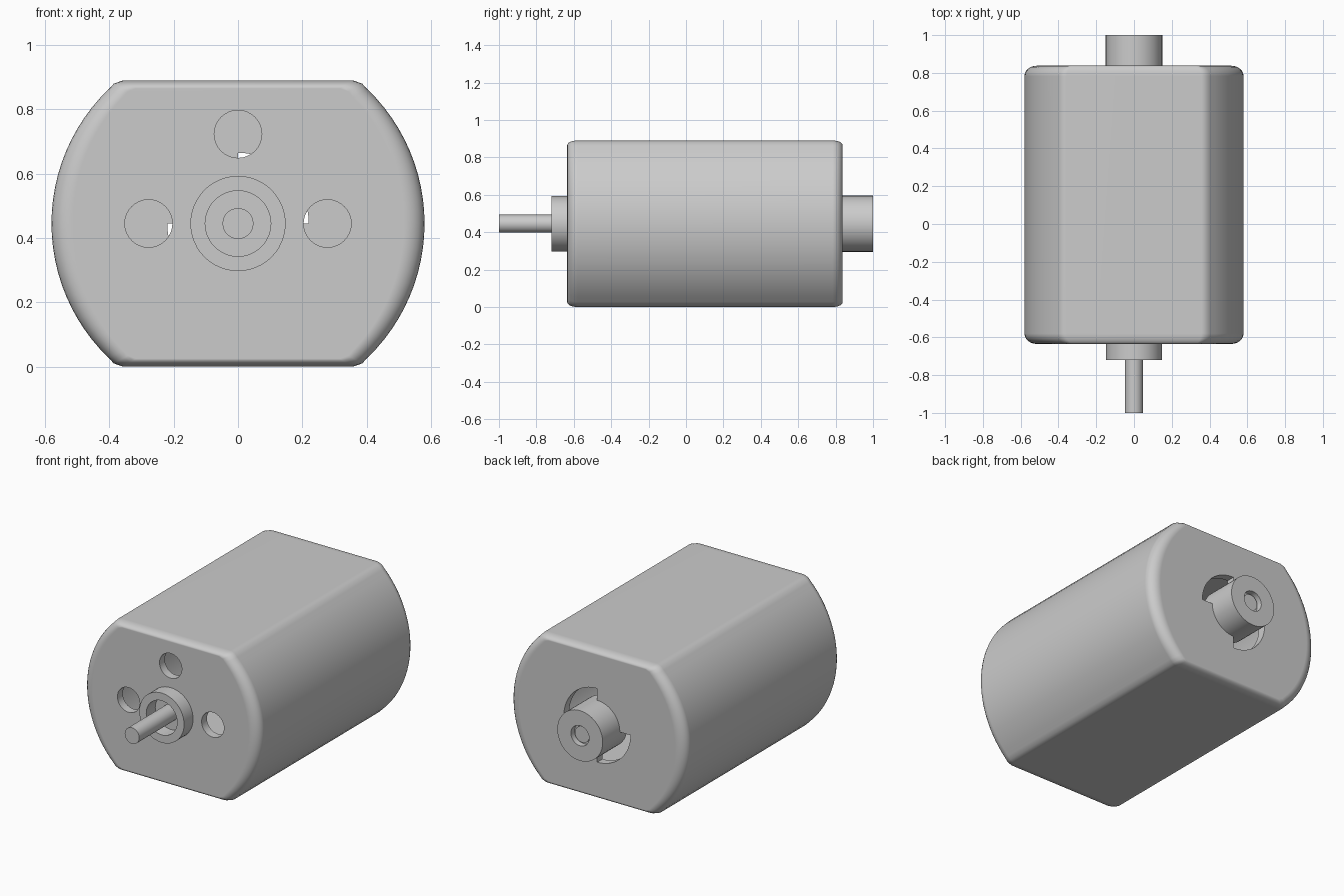
import bpy, bmesh, math

cube = bpy.data.objects.get("Cube")
if cube:
    bpy.data.objects.remove(cube, do_unlink=True)

AXIS_Z = 0.445     # height of the motor axis
RADIUS = 0.58      # can radius
FRONT, BACK = -0.635, 0.838
WALL = 0.05

metal = bpy.data.materials.new("grey metal")
metal.use_nodes = True
color = (0.6, 0.6, 0.6, 1)
metal.diffuse_color = color
metal.node_tree.nodes["Principled BSDF"].inputs["Base Color"].default_value = color


def loft(name, rings):
    """Skin closed rings of equal length and cap both ends."""
    bm = bmesh.new()
    loops = [[bm.verts.new(p) for p in ring] for ring in rings]
    n = len(loops[0])
    for a, b in zip(loops, loops[1:]):
        for i in range(n):
            j = (i + 1) % n
            bm.faces.new((a[i], a[j], b[j], b[i]))
    bm.faces.new(loops[0])
    bm.faces.new(loops[-1])
    bmesh.ops.recalc_face_normals(bm, faces=bm.faces)
    mesh = bpy.data.meshes.new(name)
    bm.to_mesh(mesh)
    bm.free()
    mesh.materials.append(metal)
    obj = bpy.data.objects.new(name, mesh)
    bpy.context.collection.objects.link(obj)
    return obj


def turned(name, profile, segments=48, x=0, z=AXIS_Z):
    """Turn a (radius, y) profile around an axis along y."""
    angles = [2 * math.pi * i / segments for i in range(segments)]
    return loft(name, [[(x + r * math.cos(a), y, z + r * math.sin(a)) for a in angles]
                       for r, y in profile])


def activate(obj):
    bpy.ops.object.select_all(action='DESELECT')
    obj.select_set(True)
    bpy.context.view_layer.objects.active = obj


def smooth(obj):
    activate(obj)
    bpy.ops.object.shade_smooth_by_angle(angle=math.radians(32))
    mod = obj.modifiers.new("Flat normals", 'WEIGHTED_NORMAL')
    mod.keep_sharp = True


def cut(obj, cutter):
    mod = obj.modifiers.new("Cut", 'BOOLEAN')
    mod.operation = 'DIFFERENCE'
    mod.solver = 'EXACT'
    mod.object = cutter
    activate(obj)
    bpy.ops.object.modifier_apply(modifier=mod.name)
    bpy.data.objects.remove(cutter, do_unlink=True)


# Can outline: two round sides joined by flats with softened corners
steps = 24
side = [(0.357, -0.445), (0.386, -0.435)]
for i in range(steps + 1):
    a = math.radians(-46 + 92 * i / steps)
    side.append((RADIUS * math.cos(a), RADIUS * math.sin(a)))
side += [(0.386, 0.435), (0.357, 0.445)]
outline = side + [(-x, -z) for x, z in side]


def can_ring(y, inset_x, inset_z):
    sx, sz = 1 - inset_x / RADIUS, 1 - inset_z / AXIS_Z
    return [(x * sx, y, AXIS_Z + z * sz) for x, z in outline]


# Can with rounded ends, wider rounding on the curved sides
rounding = 6
front_end = []
for i in range(rounding + 1):
    a = math.pi / 2 * i / rounding
    inset = 1 - math.sin(a)
    front_end.append((0.055 * (1 - math.cos(a)), 0.065 * inset, 0.025 * inset))
rings = [can_ring(FRONT + d, ix, iz) for d, ix, iz in front_end]
rings += [can_ring(BACK - d, ix, iz) for d, ix, iz in reversed(front_end)]
can = loft("motor_can", rings)

# Hollow inside
cut(can, loft("cavity", [can_ring(y, 0.065, WALL) for y in (FRONT + WALL, BACK - WALL)]))

# Three round holes in the front
for x, z in ((0, 0.723), (0.278, AXIS_Z), (-0.278, AXIS_Z)):
    cut(can, turned("hole", [(0.074, FRONT - 0.1), (0.074, FRONT + 0.1)], 32, x, z))

# Two opposite quarter openings in the back
for start in (0, 180):
    pie = [(0, 0)]
    for i in range(13):
        a = math.radians(start + 90 * i / 12)
        pie.append((0.22 * math.cos(a), 0.22 * math.sin(a)))
    cut(can, loft("opening", [[(x, y, AXIS_Z + z) for x, z in pie]
                              for y in (BACK - 0.1, BACK + 0.1)]))
smooth(can)

# Front collar with a recessed bore
smooth(turned("front_collar", [(0.148, FRONT + 0.03), (0.148, -0.72),
                               (0.102, -0.72), (0.102, FRONT)]))

# Rear bearing hub with a shallow recess
smooth(turned("rear_hub", [(0.15, BACK - WALL - 0.02), (0.15, 1.0),
                           (0.06, 1.0), (0.06, 0.965)]))

# Shaft
smooth(turned("shaft", [(0.048, -1.0), (0.048, 0.98)], 32))
